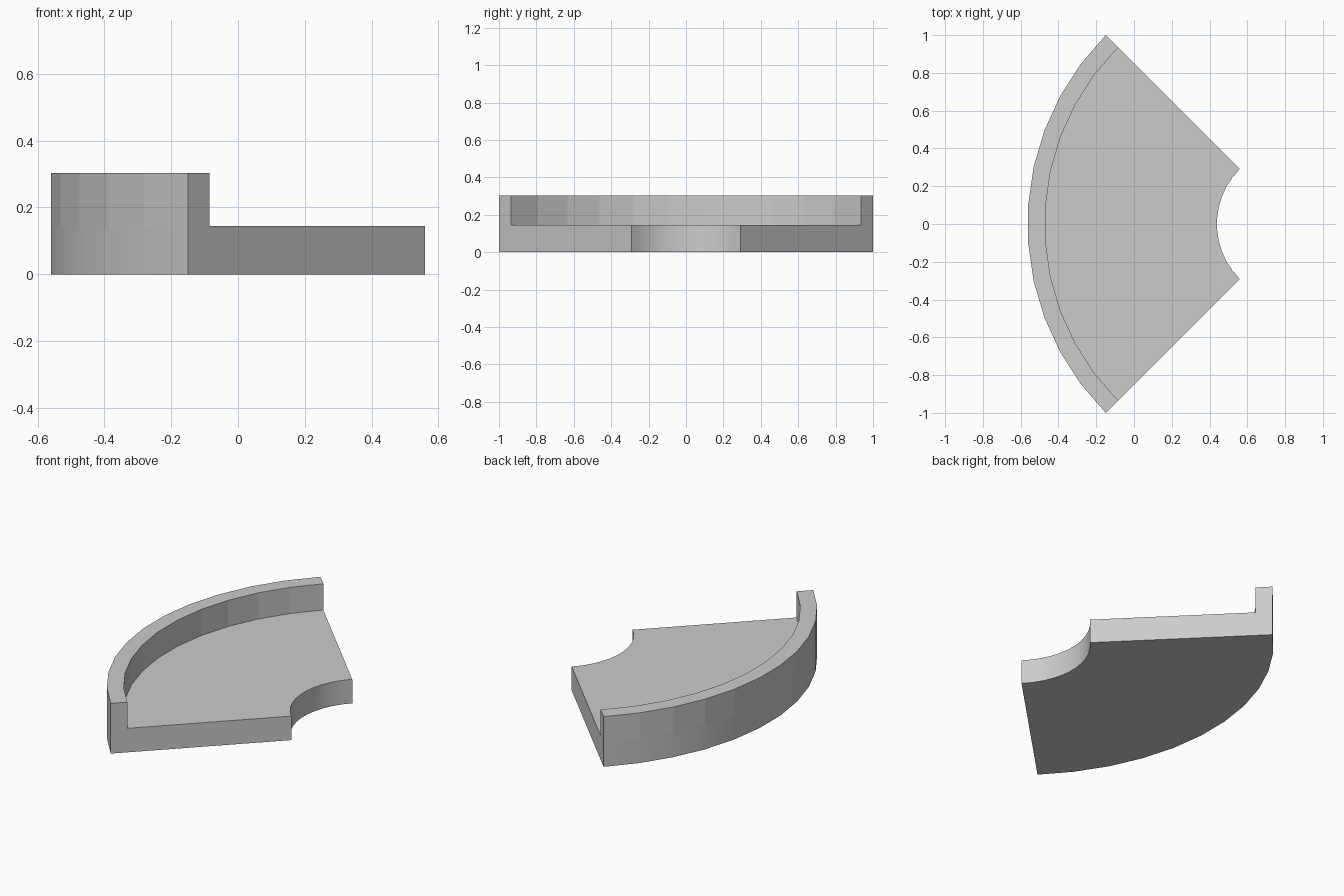
import bpy, bmesh
from math import radians, cos, sin

if "Cube" in bpy.data.objects:
    bpy.data.objects.remove(bpy.data.objects["Cube"])

CX, STEPS = 0.85, 11
FLOOR, TOP = 0.145, 0.303
R_IN, R_LIP, R_OUT = 0.411, 1.322, 1.414

# Cross-section (radius, height): floor slab with raised outer rim
profile = [(R_IN, 0), (R_OUT, 0), (R_OUT, FLOOR), (R_OUT, TOP),
           (R_LIP, TOP), (R_LIP, FLOOR), (R_IN, FLOOR)]

# Sweep the section through a quarter turn and cap both ends
bm = bmesh.new()
rings = []
for i in range(STEPS + 1):
    a = radians(135 + 90 * i / STEPS)
    rings.append([bm.verts.new((CX + r * cos(a), r * sin(a), z)) for r, z in profile])
n = len(profile)
for p, q in zip(rings, rings[1:]):
    for j in range(n):
        k = (j + 1) % n
        bm.faces.new((p[j], p[k], q[k], q[j]))
bm.faces.new(rings[0])
bm.faces.new(rings[-1][::-1])
bmesh.ops.recalc_face_normals(bm, faces=bm.faces)
mesh = bpy.data.meshes.new("curved_platform")
bm.to_mesh(mesh)
bm.free()

platform = bpy.data.objects.new("curved_platform", mesh)
bpy.context.collection.objects.link(platform)
bpy.context.view_layer.objects.active = platform
platform.select_set(True)
bpy.ops.object.shade_smooth_by_angle(angle=radians(30))

# Rim stays faceted, slab edges stay smooth
for f in mesh.polygons:
    if f.center.z > FLOOR + 0.01:
        f.use_smooth = False
